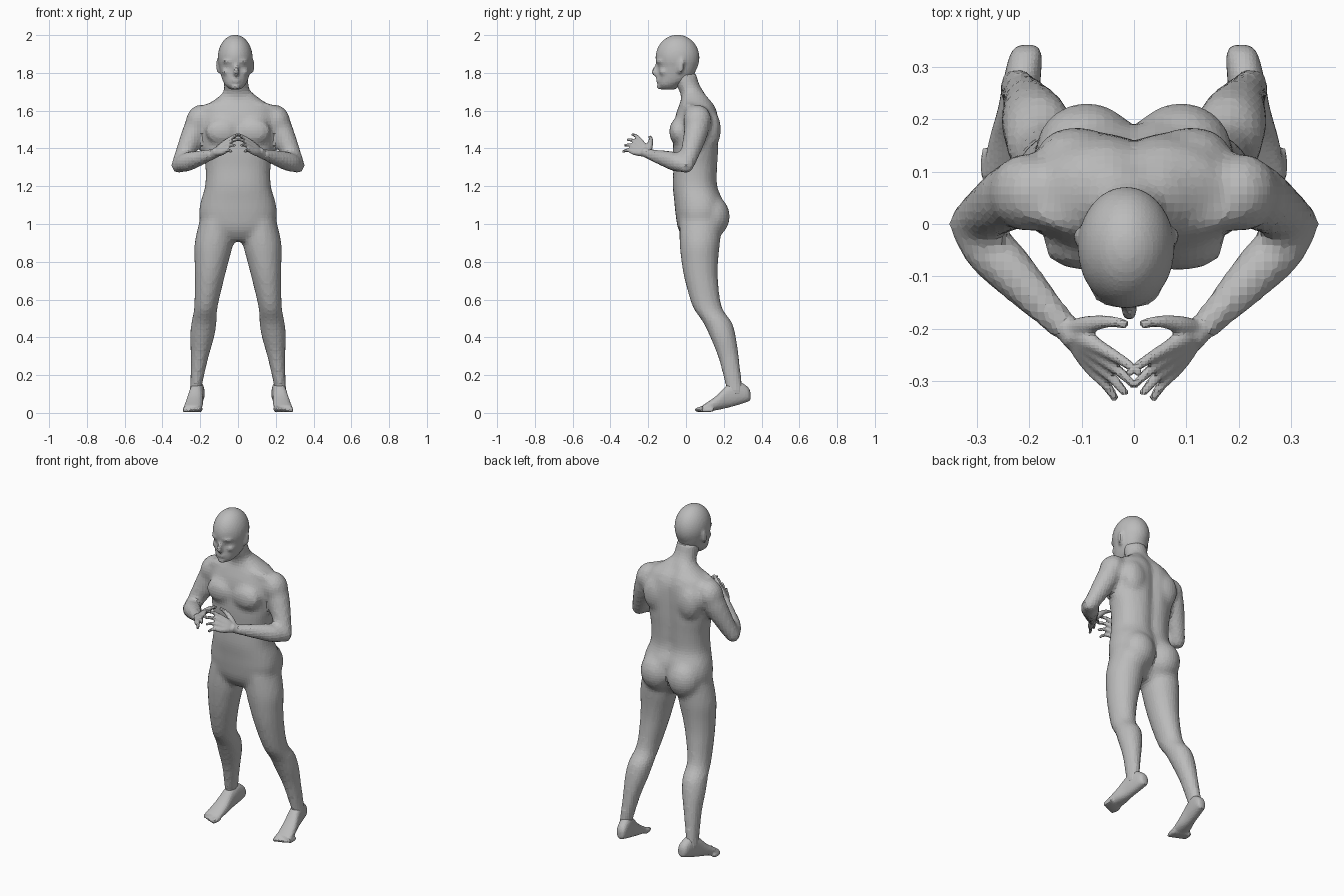
import bpy
import bmesh
import math
from mathutils import Vector, Matrix, Euler

cube = bpy.data.objects.get("Cube")
if cube:
    bpy.data.objects.remove(cube, do_unlink=True)

grey = bpy.data.materials.new("neutral grey")
grey.use_nodes = True
grey.diffuse_color = (.5, .5, .5, 1)
grey.node_tree.nodes["Principled BSDF"].inputs["Base Color"].default_value = grey.diffuse_color


def flow(rows, steps=4):
    """Smooth curve through a few control rows."""
    rows = [Vector(row) for row in rows]
    last = len(rows) - 1
    result = []
    for i in range(last):
        before, start, end, after = rows[max(i - 1, 0)], rows[i], rows[i + 1], rows[min(i + 2, last)]
        for k in range(steps):
            t = k / steps
            enter, leave = (end - before) / 2, (after - start) / 2
            blend = t * t * (3 - 2 * t)
            result.append(start.lerp(end, blend) + enter * t * (1 - t) ** 2 - leave * t * t * (1 - t))
    return result + [rows[last]]


def oval(count, power=1.0):
    """Unit outline, squarer for a lower power."""
    outline = []
    for i in range(count):
        angle = math.tau * i / count
        c, s = math.cos(angle), math.sin(angle)
        outline.append((math.copysign(abs(c) ** power, c), math.copysign(abs(s) ** power, s)))
    return outline


def loft(bm, rings):
    """Skin closed rings of points and cap both ends."""
    loops = [[bm.verts.new(point) for point in ring] for ring in rings]
    count = len(loops[0])
    for a, b in zip(loops, loops[1:]):
        for i in range(count):
            j = (i + 1) % count
            bm.faces.new((a[i], a[j], b[j], b[i]))
    bm.faces.new(loops[0])
    bm.faces.new(loops[-1])


def stack(bm, rows, centre, power=1.0, groove=0.0):
    """Horizontal sections: height, front, back, half width; centre gives x from height."""
    rings = []
    for z, front, back, half in flow(rows):
        ring = []
        for u, v in oval(48, power):
            y = (front + back + v * (back - front)) / 2
            if v > 0:
                y -= groove * math.exp(-(u * half / .03) ** 2)
            ring.append(Vector((centre(z) + u * half, y, z)))
        rings.append(ring)
    loft(bm, rings)


def tube(bm, points, side=1):
    """Round limb through points: x, y, z, radius."""
    path = flow(points)
    centres = [Vector((side * p[0], p[1], p[2])) for p in path]
    u, rings = Vector((.3, .2, 1)), []
    for i, centre in enumerate(centres):
        along = (centres[min(i + 1, len(centres) - 1)] - centres[max(i - 1, 0)]).normalized()
        u = (u - along * u.dot(along)).normalized()
        w = along.cross(u)
        rings.append([centre + (u * a + w * b) * path[i][3] for a, b in oval(16)])
    loft(bm, rings)


def blob(bm, spot, size, tilt=(0, 0, 0)):
    """Ellipsoid used as muscle or flesh."""
    matrix = (Matrix.Translation(spot) @ Euler(tilt).to_matrix().to_4x4()
              @ Matrix.Diagonal((*size, 1)))
    bmesh.ops.create_uvsphere(bm, u_segments=24, v_segments=16, radius=1, matrix=matrix)


def finish(bm, name, fine, coarse, passes):
    """Fuse the pieces into one skin, soften it and re-facet it."""
    bmesh.ops.recalc_face_normals(bm, faces=bm.faces)
    mesh = bpy.data.meshes.new(name)
    bm.to_mesh(mesh)
    bm.free()
    mesh.materials.append(grey)
    obj = bpy.data.objects.new(name, mesh)
    bpy.context.collection.objects.link(obj)
    for label, voxel, rounds in (("Fuse", fine, passes), ("Facet", coarse, 1)):
        skin = obj.modifiers.new(label, 'REMESH')
        skin.mode, skin.voxel_size = 'VOXEL', voxel
        soft = obj.modifiers.new(label + " soften", 'SMOOTH')
        soft.factor, soft.iterations = .5, rounds


# Trunk and neck
body = bmesh.new()
stack(body, [(.91, 0, .13, .08), (.97, -.04, .17, .18), (1.05, -.055, .2, .205),
             (1.12, -.062, .2, .197), (1.2, -.07, .17, .174), (1.3, -.067, .17, .172),
             (1.4, -.07, .175, .187), (1.55, -.06, .175, .2), (1.62, -.04, .158, .175),
             (1.66, -.025, .13, .12), (1.7, -.02, .1, .07)],
      lambda z: 0, power=.85, groove=.018)
stack(body, [(1.62, -.02, .13, .075), (1.69, -.03, .1, .07), (1.74, -.055, .07, .066),
             (1.8, -.08, .055, .066)], lambda z: .08 * (1.62 - z))

for s in (1, -1):
    # Chest, shoulder blade, buttock, shoulder and collarbone
    blob(body, (s * .085, -.045, 1.49), (.088, .044, .07))
    blob(body, (s * .11, .135, 1.5), (.075, .05, .1))
    blob(body, (s * .09, .14, 1.04), (.098, .092, .11))
    blob(body, (s * .205, .06, 1.55), (.07, .075, .085), (0, -.4 * s, 0))
    tube(body, [(.03, .02, 1.645, .02), (.1, 0, 1.63, .024), (.19, .03, 1.6, .03)], s)
    # Upper arm, elbow and forearm
    tube(body, [(.19, .06, 1.58, .06), (.225, .056, 1.5, .066), (.285, .02, 1.37, .05),
                (.312, 0, 1.31, .042)], s)
    blob(body, (s * .313, 0, 1.31), [.042] * 3)
    tube(body, [(.32, 0, 1.31, .036), (.28, -.045, 1.325, .05), (.235, -.09, 1.34, .048),
                (.15, -.18, 1.365, .032), (.118, -.21, 1.375, .028)], s)
    # Leg, leaning outward and sweeping back below the knee
    stack(body, [(1.02, -.035, .19, .09), (.9, -.034, .18, .102), (.8, -.024, .17, .09),
                 (.7, -.006, .17, .077), (.56, .036, .19, .062), (.48, .09, .243, .067),
                 (.4, .128, .265, .064), (.3, .168, .28, .048), (.18, .2, .295, .035),
                 (.09, .22, .305, .03)],
          lambda z: s * (.24 - .125 * z))
finish(body, "body", .01, .016, 6)

# Head: cranium and jaw
head = bmesh.new()
mid = -.015
blob(head, (mid, -.045, 1.88), (.093, .117, .122))
stack(head, [(1.712, -.13, -.055, .028), (1.735, -.147, -.03, .053), (1.77, -.15, .03, .07),
             (1.84, -.148, .06, .086), (1.9, -.154, .06, .087)], lambda z: mid, power=.92)
# Nose, lips and chin
tube(head, [(-.012, -.146, 1.855, .01), (-.01, -.16, 1.825, .012),
            (-.009, -.169, 1.803, .016), (-.009, -.15, 1.788, .012)])
for z in (1.755, 1.768):
    blob(head, (-.011, -.146, z), (.026, .013, .007))
blob(head, (-.012, -.14, 1.726), (.024, .016, .014))
for s in (1, -1):
    # Brow, eye, cheek and ear
    blob(head, (mid + s * .036, -.14, 1.862), (.034, .018, .009), (0, 0, .35 * s))
    blob(head, (mid + s * .036, -.132, 1.842), (.016, .014, .008))
    blob(head, (mid + s * .046, -.115, 1.806), (.024, .026, .02))
    blob(head, (mid + s * .091, -.028, 1.835), (.009, .02, .043), (-.15, 0, -.35 * s))
finish(head, "head", .006, .009, 4)

for s, label in ((1, "left"), (-1, "right")):
    # Hand: steepled fingers fanning from the wrist
    hand = bmesh.new()
    wrist = Vector((.122, -.205, 1.374))
    tube(hand, [(.14, -.188, 1.368, .026), (*wrist, .026), (.108, -.222, 1.385, .026)], s)
    for i in range(4):
        fan = i / 3
        knuckle = Vector((.066, -.235, 1.432)).lerp((.08, -.277, 1.38), fan)
        tip = Vector((-.014, -.287, 1.475)).lerp((.034, -.337, 1.382), fan)
        tip += Vector((-.4, -.6, .3)) * .05 * fan * (1 - fan)
        bend = (knuckle + tip) / 2 + Vector((-.004, 0, .01))
        tube(hand, [(*wrist, .017), (*(wrist + knuckle) / 2, .019), (*knuckle, .014),
                    (*bend, .0105), (*tip, .008)], s)
    tube(hand, [(.116, -.2, 1.384, .018), (.088, -.192, 1.416, .017),
                (.05, -.186, 1.446, .012), (.012, -.192, 1.463, .009)], s)
    finish(hand, label + "_hand", .004, .006, 2)

    # Foot: raised heel and sloping instep, given as y, top, half width
    foot = bmesh.new()
    rings = []
    for y, top, half in flow([(.342, .11, .016), (.325, .14, .03), (.27, .17, .036),
                              (.22, .15, .038), (.16, .09, .046), (.085, .038, .05)]):
        sole = .55 * y * y
        x = .255 - .15 * y
        rings.append([Vector((s * (x + u * half), y, (top + sole + v * (top - sole)) / 2))
                      for u, v in oval(24, .85)])
    loft(foot, rings)
    # Toes, shrinking outward
    for i in range(5):
        radius = .016 - .0015 * i
        x = .205 + .02 * i
        reach = .045 + .009 * i
        tube(foot, [(x - .004, reach + .065, radius + .006, radius),
                    (x, reach + .03, radius + .002, radius), (x, reach, radius, radius / 2)], s)
    finish(foot, label + "_foot", .005, .008, 2)
